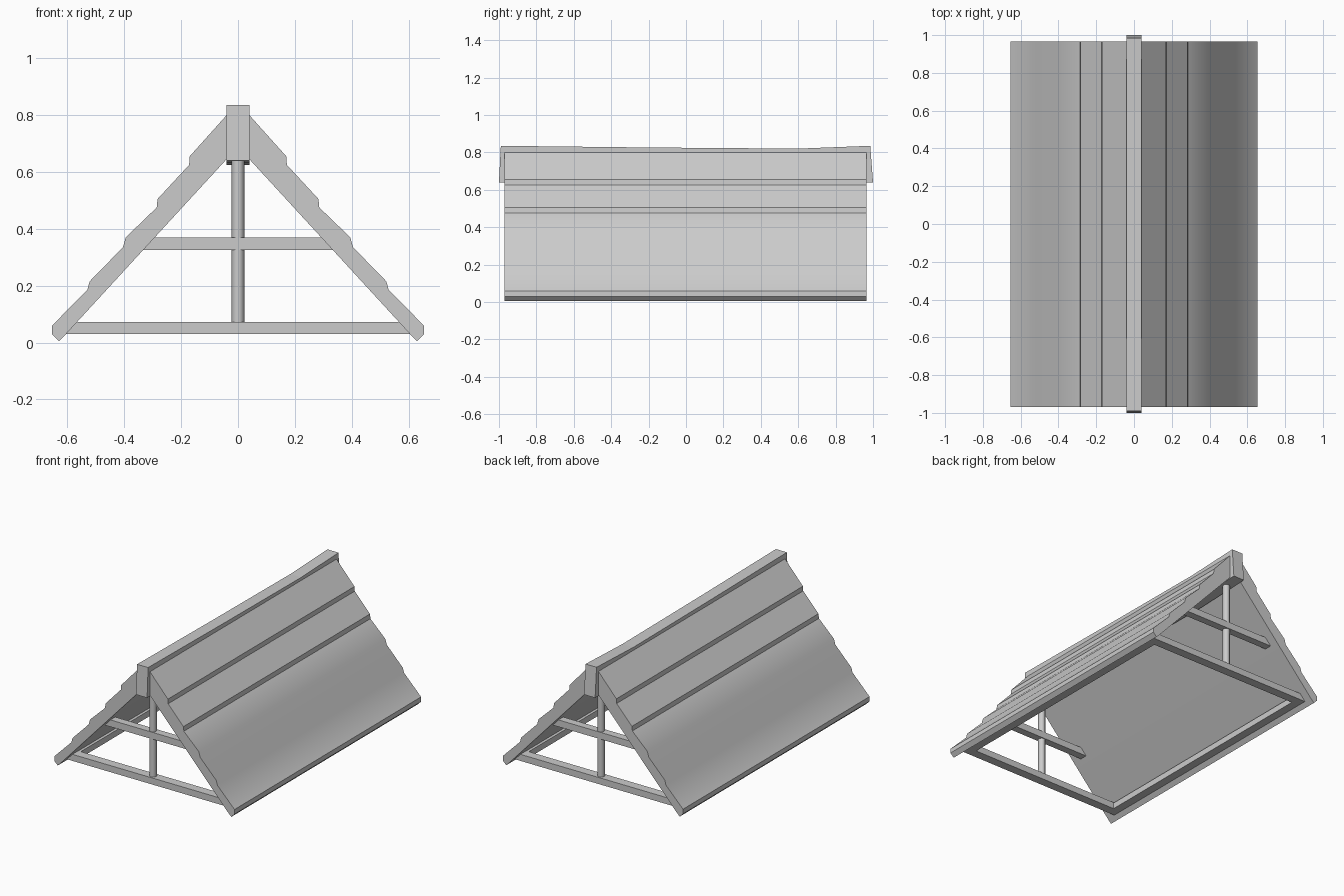
import bpy, bmesh, math
from mathutils import Vector

cube = bpy.data.objects.get("Cube")
if cube:
    bpy.data.objects.remove(cube, do_unlink=True)

grey = bpy.data.materials.new("plain_grey")
grey.use_nodes = True
colour = (0.6, 0.6, 0.6, 1)
grey.diffuse_color = colour
grey.node_tree.nodes["Principled BSDF"].inputs["Base Color"].default_value = colour


def finish(bm, name, smooth_angle=None):
    """Turn a bmesh into a named grey object."""
    bmesh.ops.recalc_face_normals(bm, faces=bm.faces[:])
    mesh = bpy.data.meshes.new(name)
    bm.to_mesh(mesh)
    bm.free()
    mesh.materials.append(grey)
    obj = bpy.data.objects.new(name, mesh)
    bpy.context.collection.objects.link(obj)
    if smooth_angle:
        bpy.ops.object.select_all(action='DESELECT')
        obj.select_set(True)
        bpy.context.view_layer.objects.active = obj
        bpy.ops.object.shade_smooth_by_angle(angle=math.radians(smooth_angle))
    return obj


def prism(name, points, sweep, smooth_angle=None):
    """Extrude a closed outline along a vector."""
    bm = bmesh.new()
    face = bm.faces.new([bm.verts.new(p) for p in points])
    result = bmesh.ops.extrude_face_region(bm, geom=[face], use_keep_orig=True)
    verts = [v for v in result["geom"] if isinstance(v, bmesh.types.BMVert)]
    bmesh.ops.translate(bm, verts=verts, vec=Vector(sweep))
    return finish(bm, name, smooth_angle)


def beam_x(name, half_top, half_bottom, z0, z1, y, depth):
    """Cross beam whose ends are cut to the roof pitch."""
    outline = [(-half_bottom, z0), (half_bottom, z0), (half_top, z1), (-half_top, z1)]
    prism(name, [(x, y - depth / 2, z) for x, z in outline], (0, depth, 0))


# Stepped roof slopes: two crisp upper laps, two soft lower laps, chamfered eave
slope = [(0.04, 0.80), (0.17, 0.655), (0.172, 0.625), (0.283, 0.505),
         (0.286, 0.475), (0.395, 0.37), (0.405, 0.335), (0.522, 0.215),
         (0.53, 0.185), (0.654, 0.06), (0.655, 0.03), (0.63, 0.005),
         (0.605, 0.03), (0.04, 0.645)]
for side, label in ((1, "left"), (-1, "right")):
    prism(label + "_roof_slope", [(side * x, -0.97, z) for x, z in slope],
          (0, 1.935, 0), 35)
    # Long sill beam under each eave
    sill = [(0.55, 0.03), (0.605, 0.03), (0.605, 0.035), (0.57, 0.07), (0.55, 0.07)]
    prism(label + "_sill_beam", [(side * x, -0.9, z) for x, z in sill], (0, 1.8, 0))

# Sagging ridge beam with splayed ends
stations = [(-0.99, -1.0, 0.0), (-0.2, -0.2, 0.009), (0.2, 0.2, 0.012),
            (0.6, 0.6, 0.015), (0.985, 1.0, 0.0)]
outline = [(-0.04, top, 0.835 - sag) for top, _, sag in stations]
outline += [(-0.04, low, 0.64 - sag) for _, low, sag in reversed(stations)]
prism("ridge_beam", outline, (0.08, 0, 0))

# End trusses: tie beam, collar beam and round king post
for y, label in ((-0.88, "front"), (0.88, "back")):
    beam_x(label + "_tie_beam", 0.575, 0.605, 0.03, 0.073, y, 0.06)
    beam_x(label + "_collar_beam", 0.30, 0.335, 0.325, 0.37, y, 0.05)
    bm = bmesh.new()
    bmesh.ops.create_cone(bm, cap_ends=True, segments=12, radius1=0.022,
                          radius2=0.022, depth=0.6)
    bmesh.ops.translate(bm, verts=bm.verts[:], vec=(0, y, 0.35))
    finish(bm, label + "_king_post", 35)
